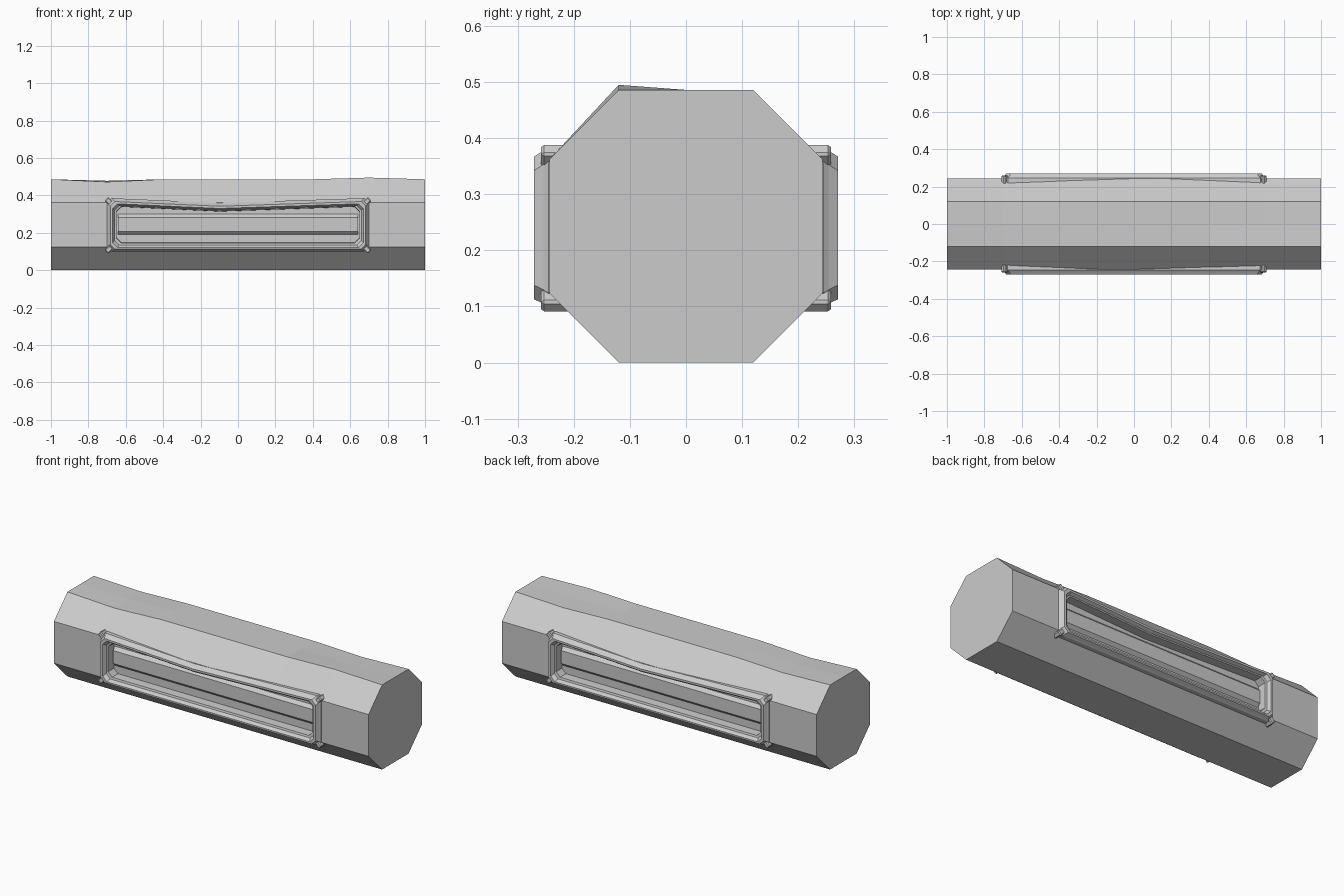
import bpy, bmesh, math
from mathutils import Matrix, Vector

if "Cube" in bpy.data.objects:
    bpy.data.objects.remove(bpy.data.objects["Cube"])

grey = bpy.data.materials.new("plain_grey")
grey.use_nodes = True
GREY = (0.6, 0.6, 0.6, 1)
grey.diffuse_color = GREY
grey.node_tree.nodes["Principled BSDF"].inputs["Base Color"].default_value = GREY


def make(name, bm):
    """Turn a bmesh into a flat shaded grey object."""
    bmesh.ops.recalc_face_normals(bm, faces=bm.faces)
    mesh = bpy.data.meshes.new(name)
    bm.to_mesh(mesh)
    bm.free()
    mesh.materials.append(grey)
    obj = bpy.data.objects.new(name, mesh)
    bpy.context.collection.objects.link(obj)
    return obj


def loft(name, loops, turn=0):
    """Skin closed loops in order and cap both ends."""
    bm = bmesh.new()
    rings = [[bm.verts.new(p) for p in loop] for loop in loops]
    n = len(rings[0])
    for a, b in zip(rings, rings[1:]):
        for i in range(n):
            j = (i + 1) % n
            bm.faces.new((a[i], a[j], b[j], b[i]))
    bm.faces.new(rings[0])
    bm.faces.new(rings[-1])
    bmesh.ops.rotate(bm, verts=bm.verts, matrix=Matrix.Rotation(turn, 3, "Z"))
    return make(name, bm)


def octagon(x, cy, cz, half, flat):
    pts = [(-half, flat), (-flat, half), (flat, half), (half, flat)]
    pts += [(-y, -z) for y, z in pts]
    return [(x, cy + y, cz + z) for y, z in pts]


def panel_outline(hx, low, high, y, c=0.025, sag=0.025):
    """Long rectangle with cut corners and a sagging top edge."""
    return [(-hx, y, low + c), (-hx + c, y, low), (hx - c, y, low),
            (hx, y, low + c), (hx, y, high - c), (hx - c, y, high),
            (-0.1, y, high - sag), (-hx + c, y, high), (-hx, y, high - c)]


# Eight-sided beam with worn top edges
top_wear = {-0.7: (0.472, 0.478, 0.476), 0.7: (0.495, 0.482, 0.476)}
rings = []
for x in (-1, -0.7, -0.4, 0.4, 0.7, 1):
    ring = octagon(x, 0, 0.243, 0.243, 0.12)
    ring.insert(2, (x, 0, 0.486))
    for i, z in enumerate(top_wear.get(x, ())):
        ring[i + 1] = (x, ring[i + 1][1], z)
    rings.append(ring)
beam = loft("beam", rings)

for side, turn in (("front", 0), ("back", math.pi)):
    # Opening cut into the beam
    cutter = loft(side + "_opening_cutter",
                  [panel_outline(0.68, 0.12, 0.36, y) for y in (-0.4, -0.125)], turn)
    cutter.hide_render = True
    cutter.hide_set(True)
    cut = beam.modifiers.new(side + "_opening", "BOOLEAN")
    cut.object = cutter
    cut.solver = "EXACT"

    # Stepped frame with its recess
    steps = [(0.70, 0.10, 0.385, -0.2), (0.70, 0.10, 0.385, -0.245),
             (0.693, 0.105, 0.378, -0.254), (0.683, 0.113, 0.367, -0.271),
             (0.67, 0.122, 0.355, -0.271), (0.66, 0.134, 0.346, -0.253),
             (0.65, 0.145, 0.34, -0.25), (0.646, 0.15, 0.337, -0.13)]
    loft(side + "_frame", [panel_outline(*s) for s in steps], turn)

    # Eight-sided rod inside the recess
    loft(side + "_inner_rod",
         [octagon(x, -0.13, 0.245, 0.088, 0.037) for x in (-0.642, 0.642)], turn)

    # Diagonal clips on the frame corners
    bm = bmesh.new()
    for sx in (-1, 1):
        for sz, z in ((-1, 0.119), (1, 0.36)):
            place = (Matrix.Translation((sx * 0.682, -0.226, z))
                     @ Matrix.Rotation(-sx * sz * math.pi / 4, 4, "Y")
                     @ Matrix.Diagonal((0.06, 0.064, 0.028, 1)))
            bmesh.ops.create_cube(bm, size=1, matrix=place)
    bmesh.ops.bevel(bm, geom=bm.edges[:], offset=0.005, segments=1, affect="EDGES")
    bmesh.ops.rotate(bm, verts=bm.verts, matrix=Matrix.Rotation(turn, 3, "Z"))
    make(side + "_corner_clips", bm)

# Apply the cuts, then drop the cutters
bpy.context.view_layer.update()
cut_mesh = bpy.data.meshes.new_from_object(
    beam.evaluated_get(bpy.context.evaluated_depsgraph_get()))
beam.modifiers.clear()
beam.data = cut_mesh
for side in ("front", "back"):
    bpy.data.objects.remove(bpy.data.objects[side + "_opening_cutter"])
